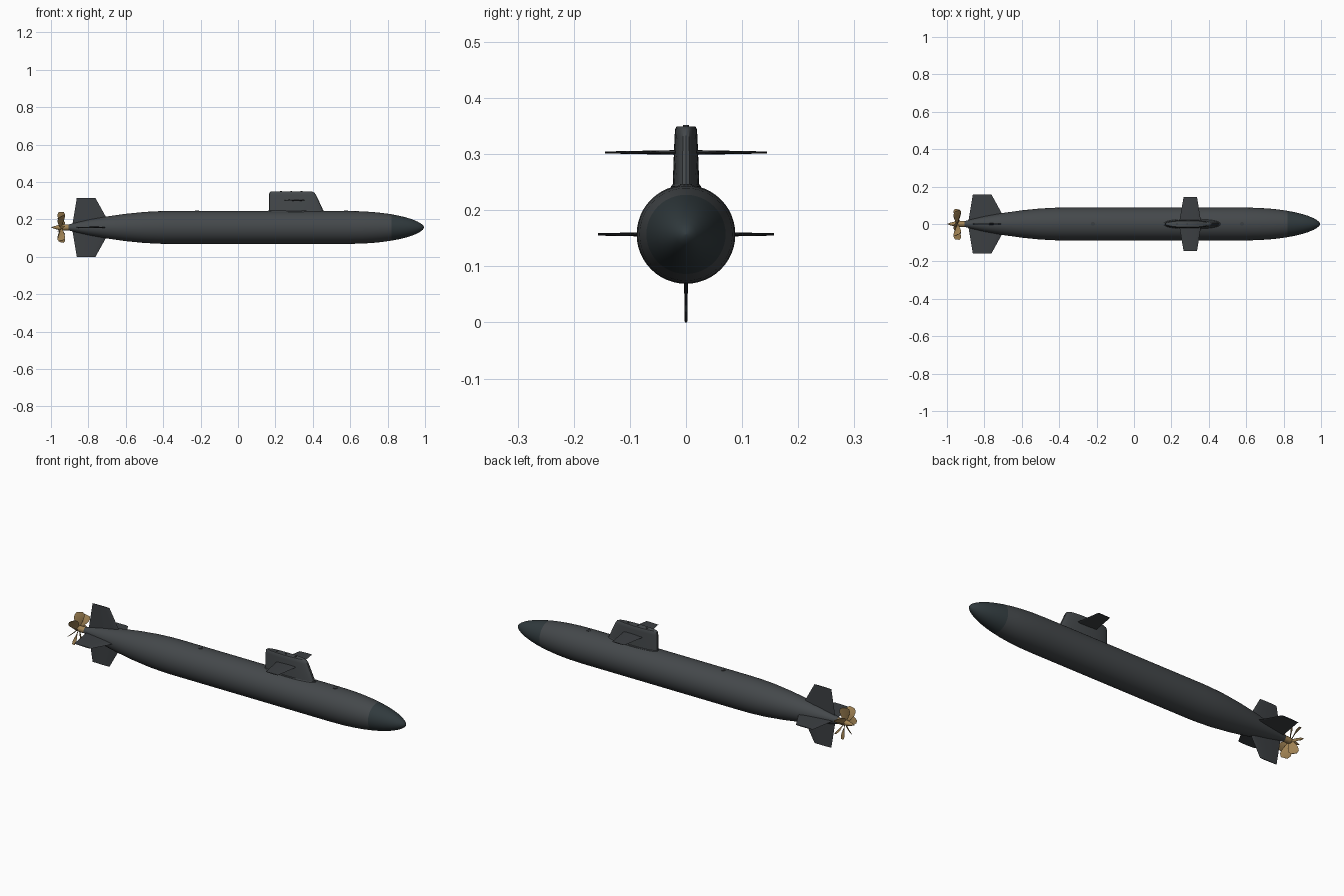
import bpy, bmesh
from math import sin, cos, pi, radians, sqrt
from mathutils import Matrix, Vector

if "Cube" in bpy.data.objects:
    bpy.data.objects.remove(bpy.data.objects["Cube"])

ZC = 0.157  # height of the hull axis


def material(name, rgb):
    m = bpy.data.materials.new(name)
    m.diffuse_color = (*rgb, 1)
    m.use_nodes = True
    m.node_tree.nodes["Principled BSDF"].inputs["Base Color"].default_value = m.diffuse_color
    return m


HULL = material("hull_grey", (0.058, 0.065, 0.07))
BOW = material("bow_dark", (0.03, 0.042, 0.047))
FIN = material("fin_grey", (0.045, 0.05, 0.055))
BRONZE = material("bronze", (0.36, 0.23, 0.09))


def finish(name, bm, mat, angle=35):
    bmesh.ops.remove_doubles(bm, verts=bm.verts, dist=1e-6)
    bmesh.ops.recalc_face_normals(bm, faces=bm.faces)
    me = bpy.data.meshes.new(name)
    bm.to_mesh(me)
    bm.free()
    ob = bpy.data.objects.new(name, me)
    bpy.context.collection.objects.link(ob)
    me.materials.append(mat)
    bpy.ops.object.select_all(action='DESELECT')
    ob.select_set(True)
    bpy.context.view_layer.objects.active = ob
    bpy.ops.object.shade_smooth_by_angle(angle=radians(angle))
    return ob


def loft(bm, rings):
    """Skin a list of closed rings and cap both ends."""
    vs = [[bm.verts.new(p) for p in r] for r in rings]
    n = len(vs[0])
    for a, b in zip(vs, vs[1:]):
        for i in range(n):
            bm.faces.new((a[i], a[(i + 1) % n], b[(i + 1) % n], b[i]))
    bm.faces.new(vs[0])
    bm.faces.new(vs[-1])


def turned(name, profile, mat, n=48):
    """Body of revolution around the hull axis from (x, radius) pairs."""
    bm = bmesh.new()
    loft(bm, [[(x, r * cos(2 * pi * i / n), ZC + r * sin(2 * pi * i / n))
               for i in range(n)] for x, r in profile])
    return finish(name, bm, mat)


def foil(x0, x1, half, n=8):
    """Streamlined section: blunt leading edge at x1, fine trailing edge at x0."""
    pts = []
    for i in range(2 * n):
        a = pi * i / n
        t = (1 - cos(a)) / 2                    # 0 at the leading edge
        th = 2.6 * half * sqrt(t) * (1 - t)
        pts.append((x1 + (x0 - x1) * t, th if i < n else -th))
    pts[n] = (x0, 0)
    return pts


def fin(name, sections, angle, z=ZC):
    """Fin made of (span, x0, x1, half thickness) stations, turned about x."""
    bm = bmesh.new()
    loft(bm, [[(x, s, t) for x, t in foil(x0, x1, h)] for s, x0, x1, h in sections])
    bm.transform(Matrix.Translation((0, 0, z)) @ Matrix.Rotation(radians(angle), 4, 'X'))
    return finish(name, bm, FIN)


# Hull with elliptical bow and tapered stern
def bow_r(x):
    return 0.088 * (1 - (max(0, x - 0.58) / 0.415) ** 2.1) ** 0.58


stern = [(-0.905, 0.016), (-0.86, 0.027), (-0.8, 0.041), (-0.7, 0.059), (-0.6, 0.073),
         (-0.5, 0.083), (-0.42, 0.087), (-0.36, 0.088)]
turned("hull", stern + [(x, bow_r(x)) for x in (0.0, 0.58, 0.66, 0.72, 0.77, 0.82)], HULL)
turned("bow_dome", [(x, bow_r(x)) for x in (0.82, 0.86, 0.9, 0.93, 0.96, 0.98, 0.99)]
       + [(0.995, 0.0005)], BOW)

# Stern control surfaces
for k, name in enumerate(("port_stern_plane", "upper_rudder",
                          "starboard_stern_plane", "lower_rudder")):
    fin(name, [(0.0, -0.888, -0.675, 0.005), (0.157, -0.862, -0.762, 0.0022)], 90 * k)


# Sail: stacked oval sections
def oval(x0, x1, half, z, n=32):
    c, a = (x0 + x1) / 2, (x1 - x0) / 2
    return [(c + a * cos(2 * pi * i / n),
             half * (1 if sin(2 * pi * i / n) > 0 else -1)
             * abs(sin(2 * pi * i / n)) ** 0.8, z) for i in range(n)]


bm = bmesh.new()
loft(bm, [oval(0.164, 0.464, 0.0245, 0.22), oval(0.165, 0.455, 0.0235, 0.25),
          oval(0.166, 0.418, 0.0205, 0.33), oval(0.168, 0.408, 0.0195, 0.344),
          oval(0.176, 0.396, 0.017, 0.349)])
finish("sail", bm, HULL)

# Low fairing where the sail meets the deck
bm = bmesh.new()
loft(bm, [oval(0.155, 0.468, 0.028, 0.225), oval(0.156, 0.464, 0.0265, 0.243),
          oval(0.162, 0.46, 0.023, 0.247)])
finish("sail_fairing", bm, HULL)

# Sail planes
for side, ang in (("port", 0), ("starboard", 180)):
    fin("sail_plane_" + side, [(0.0, 0.24, 0.36, 0.0045), (0.144, 0.265, 0.337, 0.0018)],
        ang, 0.303)


# Deck hatches and mast caps
def disc(name, x, r, z, h):
    bm = bmesh.new()
    bmesh.ops.create_cone(bm, cap_ends=True, segments=20, radius1=r, radius2=r, depth=h,
                          matrix=Matrix.Translation((x, 0, z)))
    finish(name, bm, FIN)


disc("aft_hatch", -0.22, 0.011, 0.244, 0.005)
disc("forward_hatch", 0.577, 0.011, 0.244, 0.005)
for i, x in enumerate((0.23, 0.285, 0.34)):
    disc(f"mast_cap_{i + 1}", x, 0.005, 0.347, 0.01)

# Propeller: hub and seven twisted blades
turned("propeller_hub", [(-1.0, 0.0005), (-0.985, 0.006), (-0.96, 0.013), (-0.93, 0.016),
                         (-0.9, 0.016)], BRONZE, 24)
BLADES = 7
bm = bmesh.new()
stations = [(0.01, 0.011, 62), (0.03, 0.018, 52), (0.052, 0.025, 43),
            (0.07, 0.025, 37), (0.083, 0.015, 33)]
for k in range(BLADES):
    turn = Matrix.Rotation(2 * pi * k / BLADES, 4, 'X')
    rings = []
    for r, half, pitch in stations:
        twist = Matrix.Rotation(radians(pitch), 4, 'Z')
        skew = 0.01 * (r / 0.083) ** 2
        rings.append([Vector((-0.945, 0, ZC)) + turn @ (twist @ Vector((u * half, v, 0))
                      + Vector((0, skew, r)))
                      for u, v in ((-1, 0), (0, 0.0018), (1, 0), (0, -0.0018))])
    loft(bm, rings)
finish("propeller_blades", bm, BRONZE)
